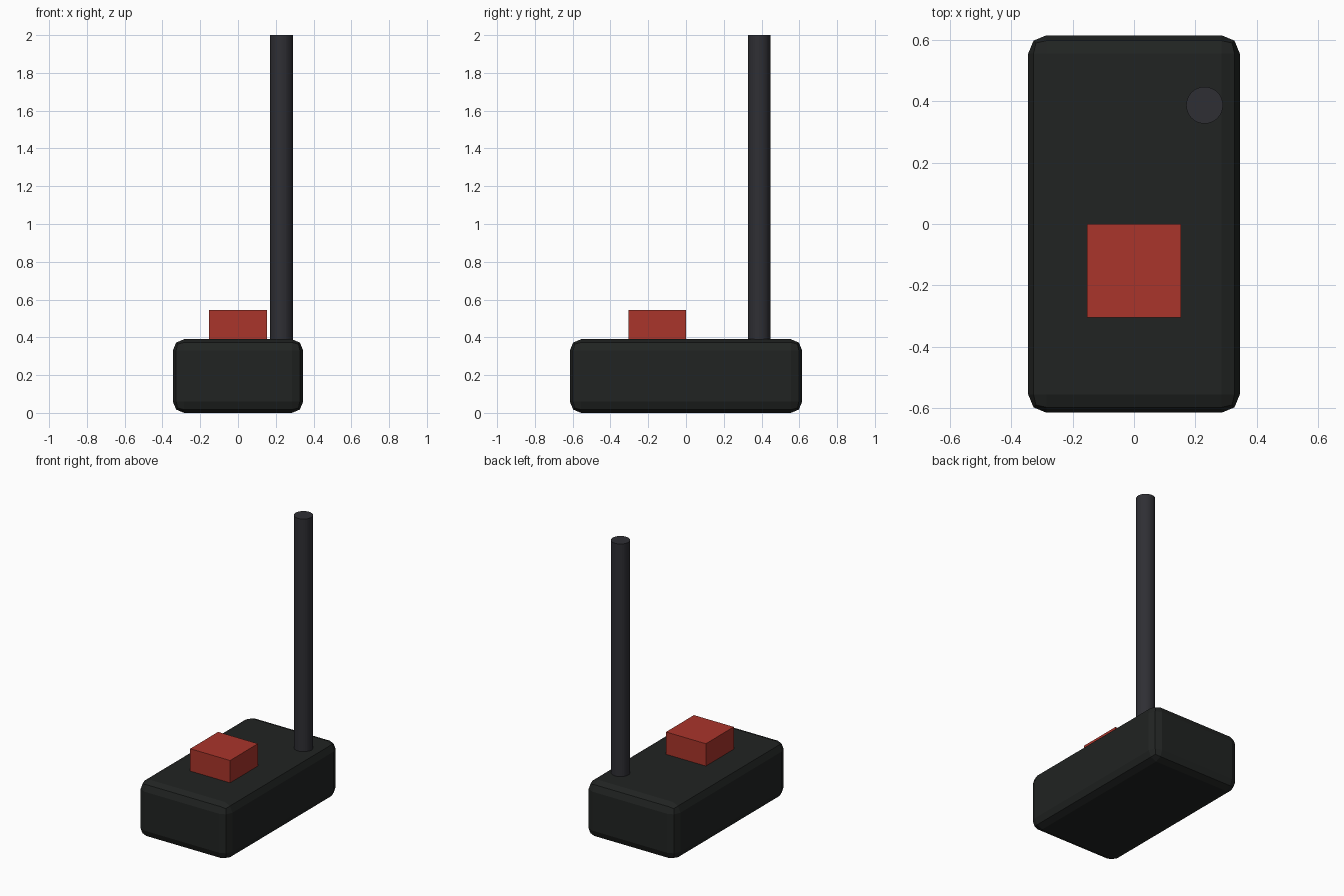
import bpy

if "Cube" in bpy.data.objects:
    bpy.data.objects.remove(bpy.data.objects["Cube"])


def paint(obj, name, color):
    mat = bpy.data.materials.new(name)
    mat.diffuse_color = (*color, 1)
    mat.use_nodes = True
    mat.node_tree.nodes["Principled BSDF"].inputs["Base Color"].default_value = mat.diffuse_color
    obj.data.materials.append(mat)


def box(name, center, size):
    bpy.ops.mesh.primitive_cube_add(size=1, location=center)
    obj = bpy.context.object
    obj.name = name
    obj.scale = size
    bpy.ops.object.transform_apply(location=False, rotation=False, scale=True)
    return obj


# Handheld casing with two-step bevelled edges
casing = box("casing", (0, 0, 0.195), (0.69, 1.23, 0.39))
bevel = casing.modifiers.new("rounded_edges", 'BEVEL')
bevel.width = 0.06
bevel.segments = 2
paint(casing, "black_plastic", (0.015, 0.017, 0.016))

# Red push button, half sunk into the casing
button = box("button", (0, -0.152, 0.392), (0.305, 0.305, 0.305))
paint(button, "red", (0.4, 0.035, 0.024))

# Antenna rod at the back right corner
bottom, top = 0.3, 2.0
bpy.ops.mesh.primitive_cylinder_add(vertices=32, radius=0.06, depth=top - bottom,
                                    location=(0.23, 0.387, (top + bottom) / 2))
antenna = bpy.context.object
antenna.name = "antenna"
paint(antenna, "dark_grey", (0.028, 0.028, 0.034))
